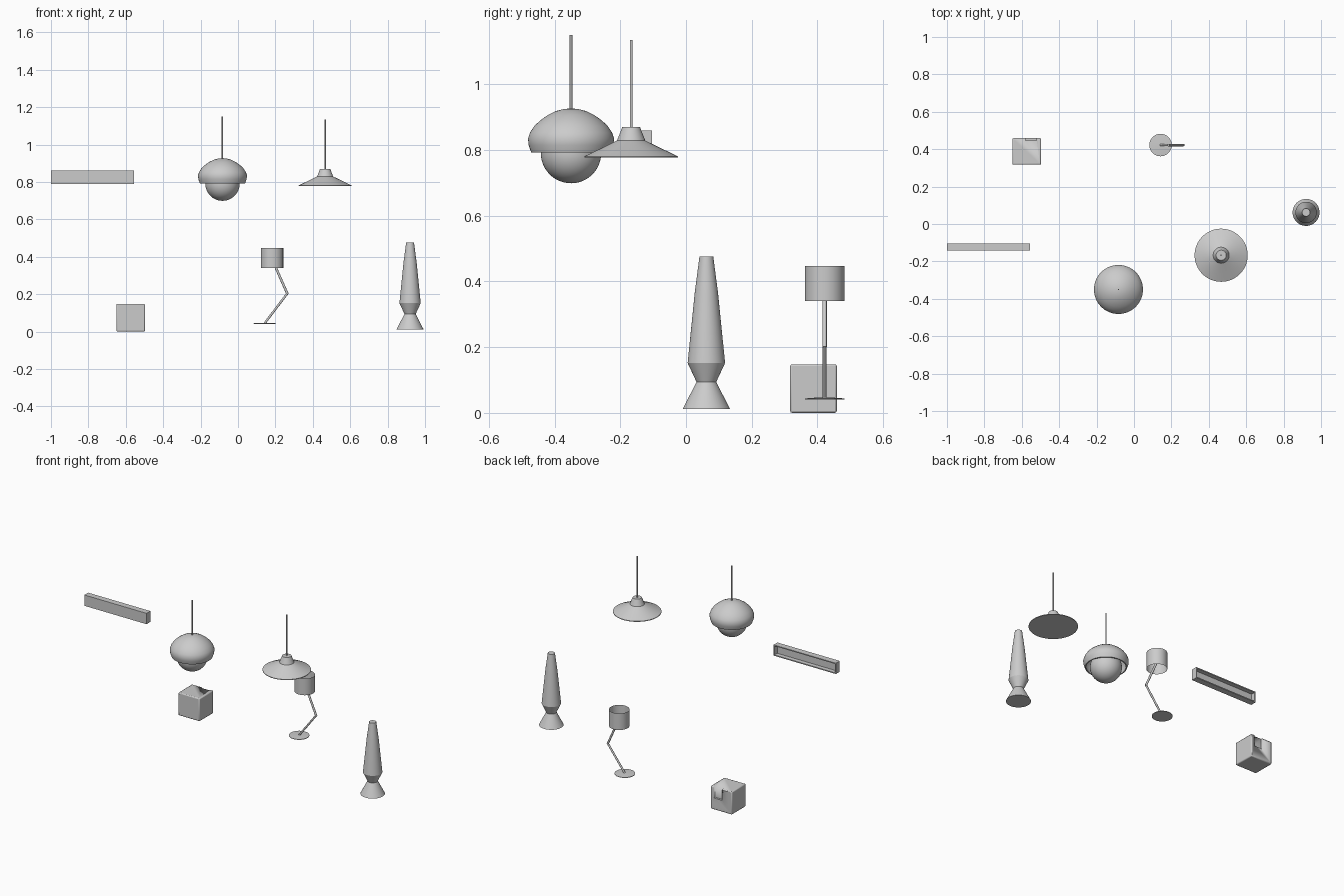
import bpy, bmesh, math
from mathutils import Vector

if "Cube" in bpy.data.objects:
    bpy.data.objects.remove(bpy.data.objects["Cube"])


def finish(name, bm, loc=(0, 0, 0), angle=30, fix=True):
    if fix:
        bmesh.ops.recalc_face_normals(bm, faces=bm.faces)
    me = bpy.data.meshes.new(name)
    bm.to_mesh(me)
    bm.free()
    for p in me.polygons:
        p.use_smooth = True
    me.set_sharp_from_angle(angle=math.radians(angle))
    ob = bpy.data.objects.new(name, me)
    ob.location = loc
    bpy.context.collection.objects.link(ob)
    return ob


def lathe(name, profile, x, y, seg=48, angle=30):
    """Revolve (radius, z) points around a vertical axis."""
    bm = bmesh.new()
    vs = [bm.verts.new((r, 0, z)) for r, z in profile]
    es = [bm.edges.new(p) for p in zip(vs, vs[1:])]
    bmesh.ops.spin(bm, geom=vs + es, cent=(0, 0, 0), axis=(0, 0, 1),
                   angle=2 * math.pi, steps=seg, use_merge=True)
    bmesh.ops.remove_doubles(bm, verts=bm.verts, dist=1e-5)
    return finish(name, bm, (x, y, 0), angle)


def rod(name, a, b, r, seg=16):
    a, b = Vector(a), Vector(b)
    bm = bmesh.new()
    bmesh.ops.create_cone(bm, cap_ends=True, segments=seg, radius1=r, radius2=r,
                          depth=(b - a).length)
    ob = finish(name, bm, (a + b) / 2)
    ob.rotation_euler = (b - a).to_track_quat('Z', 'Y').to_euler()
    return ob


def box_mesh(lo, hi):
    lo, hi = Vector(lo), Vector(hi)
    bm = bmesh.new()
    bmesh.ops.create_cube(bm, size=1)
    for v in bm.verts:
        v.co = Vector(v.co[i] * (hi - lo)[i] + (lo + hi)[i] / 2 for i in range(3))
    return bm


# long wall light, hollowed from the back
bm = box_mesh((-1, -0.142, 0.79), (-0.555, -0.103, 0.86))
back = [f for f in bm.faces if f.normal.y > 0.9 or f.calc_center_median().y > -0.104]
bmesh.ops.inset_region(bm, faces=back, thickness=0.009)
new = bmesh.ops.extrude_discrete_faces(bm, faces=back)["faces"]
bmesh.ops.translate(bm, verts=new[0].verts, vec=(0, -0.028, 0))
finish("wall_light", bm)

# cube light with rounded edges and a notch at the back
cube = finish("cube_light", box_mesh((-0.65, 0.317, 0), (-0.497, 0.459, 0.148)))
bev = cube.modifiers.new("bevel", 'BEVEL')
bev.width, bev.segments = 0.006, 2
cutter = finish("notch_cutter", box_mesh((-0.58, 0.446, 0.075), (-0.52, 0.5, 0.2)))
cutter.hide_render = True
cutter.display_type = 'WIRE'
cut = cube.modifiers.new("notch", 'BOOLEAN')
cut.operation, cut.object, cut.solver = 'DIFFERENCE', cutter, 'EXACT'

# mushroom pendant: hollow shade, globe and cord
PX, PY = -0.083, -0.35
outer = [(0, 0.927), (0.022, 0.925), (0.045, 0.919), (0.07, 0.907), (0.093, 0.891),
         (0.112, 0.873), (0.125, 0.853), (0.131, 0.835), (0.129, 0.815), (0.121, 0.792)]
inner = [(0.114, 0.792), (0.121, 0.815), (0.122, 0.835), (0.106, 0.866),
         (0.088, 0.884), (0.066, 0.899), (0.04, 0.911), (0, 0.918)]
lathe("mushroom_shade", outer + inner, PX, PY, 64, 40)
globe = [(0.092 * math.sin(math.pi * i / 24), 0.791 + 0.092 * math.cos(math.pi * i / 24))
         for i in range(25)]
lathe("mushroom_globe", globe, PX, PY)
rod("mushroom_cord", (PX, PY, 0.92), (PX, PY, 1.151), 0.004)

# flat cone pendant
CX, CY = 0.466, -0.167
lathe("cone_shade", [(0, 0.777), (0.142, 0.777), (0.142, 0.781), (0.049, 0.826), (0.043, 0.829),
                     (0.027, 0.87), (0, 0.87)], CX, CY, 64, 20)
rod("cone_cord", (CX, CY, 0.865), (CX, CY, 1.135), 0.004)

# bullet-shaped lamp standing on a flared foot
lathe("bullet_lamp", [(0, 0.012), (0.072, 0.012), (0.03, 0.094), (0.057, 0.152), (0.035, 0.37),
                      (0.032, 0.392), (0.021, 0.476), (0, 0.476)], 0.92, 0.062, 48, 20)

# desk lamp: foot, bent arm, open drum shade
TY = 0.422
lathe("desk_foot", [(0, 0.041), (0.06, 0.041), (0.06, 0.044), (0.02, 0.047), (0, 0.047)], 0.142, TY)
rod("desk_lower_arm", (0.143, TY, 0.045), (0.264, TY, 0.204), 0.006)
rod("desk_upper_arm", (0.265, TY, 0.2), (0.183, TY, 0.385), 0.0065)
lathe("desk_shade", [(0.06, 0.34), (0.06, 0.447)], 0.182, TY)
